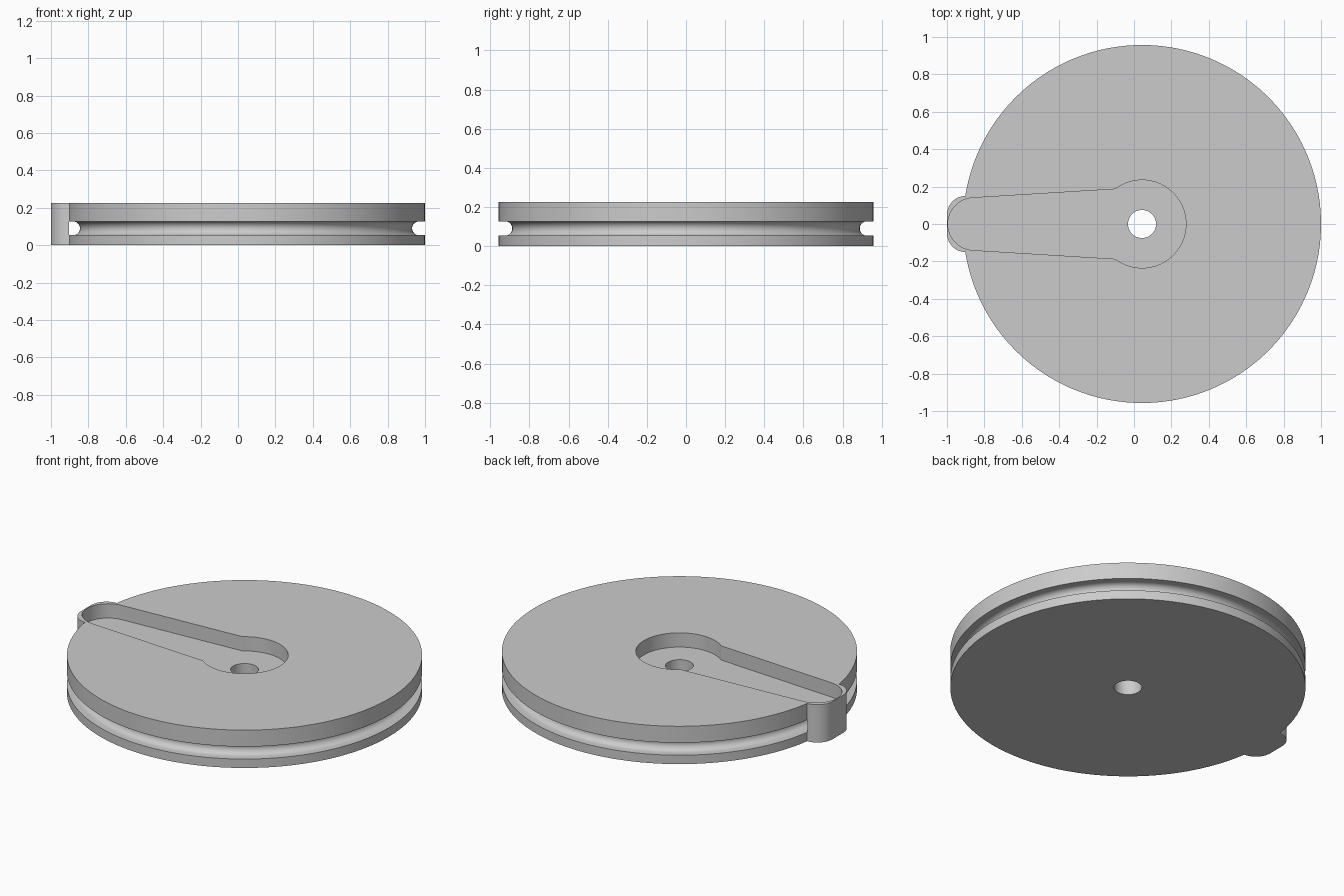
import bpy, bmesh, math
from math import sin, cos, pi, radians

if "Cube" in bpy.data.objects:
    bpy.data.objects.remove(bpy.data.objects["Cube"])

CX, R, H = 0.043, 0.957, 0.225      # wheel centre, radius, thickness
SEG = 160

grey = bpy.data.materials.new("plain grey")
grey.diffuse_color = (0.6, 0.6, 0.6, 1)
grey.use_nodes = True
grey.node_tree.nodes["Principled BSDF"].inputs["Base Color"].default_value = grey.diffuse_color


def finish(bm, name):
    bmesh.ops.recalc_face_normals(bm, faces=bm.faces)
    me = bpy.data.meshes.new(name)
    bm.to_mesh(me)
    bm.free()
    ob = bpy.data.objects.new(name, me)
    me.materials.append(grey)
    bpy.context.collection.objects.link(ob)
    return ob


def prism(name, outline, z0, z1):
    """Extrude a flat outline upwards."""
    bm = bmesh.new()
    face = bm.faces.new([bm.verts.new((x, y, z0)) for x, y in outline])
    top = bmesh.ops.extrude_face_region(bm, geom=[face])["geom"]
    bmesh.ops.translate(bm, vec=(0, 0, z1 - z0),
                        verts=[v for v in top if isinstance(v, bmesh.types.BMVert)])
    return finish(bm, name)


def ring(name, profile):
    """Revolve a closed (radius, z) profile about the wheel axis."""
    bm = bmesh.new()
    loops = []
    for i in range(SEG):
        a = 2 * pi * i / SEG
        loops.append([bm.verts.new((CX + r * cos(a), r * sin(a), z)) for r, z in profile])
    n = len(profile)
    for i in range(SEG):
        p, q = loops[i], loops[(i + 1) % SEG]
        for j in range(n):
            k = (j + 1) % n
            bm.faces.new((p[j], q[j], q[k], p[k]))
    return finish(bm, name)


def arc(cx, cy, r, a0, a1, n):
    return [(cx + r * cos(radians(a0 + (a1 - a0) * i / n)),
             cy + r * sin(radians(a0 + (a1 - a0) * i / n))) for i in range(n + 1)]


def combine(target, tool, operation):
    mod = target.modifiers.new(operation, 'BOOLEAN')
    mod.operation, mod.object, mod.solver = operation, tool, 'EXACT'
    bpy.context.view_layer.objects.active = target
    bpy.ops.object.modifier_apply(modifier=mod.name)
    bpy.data.objects.remove(tool)


# wheel body
wheel = prism("grooved_wheel", arc(CX, 0, R, 0, 360, SEG)[:-1], 0, H)

# rounded lug on the rim
lug = prism("lug", [(-0.7, -0.15), (-0.7, 0.15)]
            + arc(-0.9, 0.05, 0.1, 90, 180, 14)
            + arc(-0.9, -0.05, 0.1, 180, 270, 14), 0, H)
combine(wheel, lug, 'UNION')

# round-bottomed rope groove, passing behind the lug
groove = ring("groove_cutter", [(R + 0.002, 0.053), (R + 0.002, 0.127)]
              + arc(0.925, 0.09, 0.037, 90, 270, 16))
combine(wheel, groove, 'DIFFERENCE')

# keyhole pocket: round hub recess joined to a tapering arm
hub_a = 127.5
pocket = prism("pocket_cutter",
               arc(CX, 0, 0.235, -hub_a, hub_a, 64)
               + arc(-0.855, 0, 0.14, 93.5, 266.5, 32), 0.14, H + 0.1)
combine(wheel, pocket, 'DIFFERENCE')

# axle hole
hole = prism("axle_cutter", arc(CX, 0, 0.075, 0, 360, 48)[:-1], -0.1, H + 0.1)
combine(wheel, hole, 'DIFFERENCE')

bpy.ops.object.select_all(action='DESELECT')
wheel.select_set(True)
bpy.context.view_layer.objects.active = wheel
bpy.ops.object.shade_smooth_by_angle(angle=radians(30))
